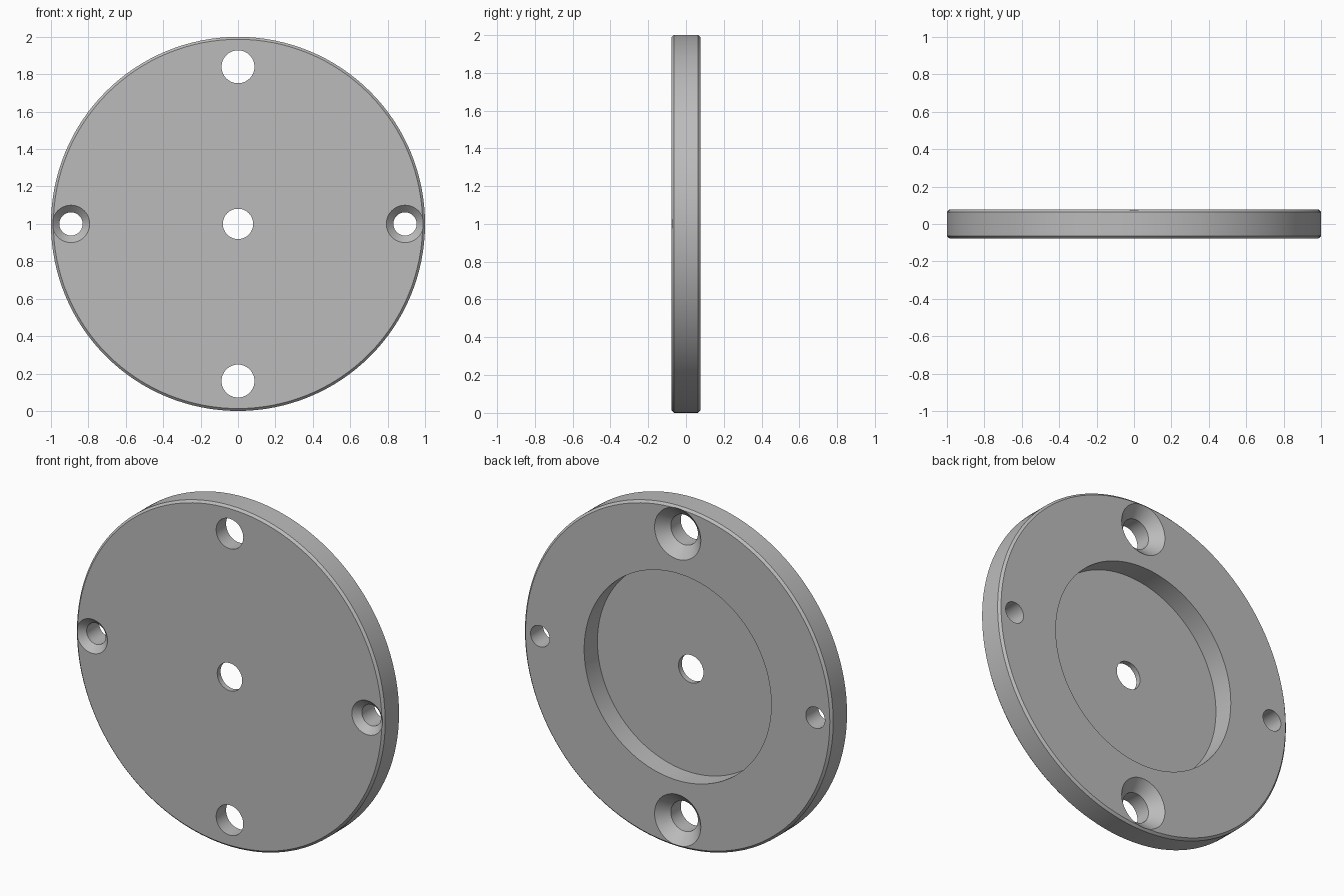
import bpy, bmesh
from math import sin, cos, tau

cube = bpy.data.objects.get("Cube")
if cube:
    bpy.data.objects.remove(cube, do_unlink=True)

HALF = 0.077      # half the plate thickness
CHAMFER = 0.013   # rim chamfer
MID = 1.0         # height of the plate centre
OVER = 0.02       # how far cutters reach past the faces

grey = bpy.data.materials.new("plain grey")
grey.use_nodes = True
colour = (0.5, 0.5, 0.5, 1)
grey.diffuse_color = colour
grey.node_tree.nodes["Principled BSDF"].inputs["Base Color"].default_value = colour


def lathe(name, profile, x=0.0, z=MID, sides=64):
    """Solid turned around the y direction from (radius, y) points, capped at both ends."""
    bm = bmesh.new()
    rings = [[bm.verts.new((x + r * cos(tau * i / sides), y, z + r * sin(tau * i / sides)))
              for i in range(sides)] for r, y in profile]
    for a, b in zip(rings, rings[1:]):
        for i in range(sides):
            j = (i + 1) % sides
            bm.faces.new((a[i], a[j], b[j], b[i]))
    bm.faces.new(rings[0])
    bm.faces.new(rings[-1])
    bmesh.ops.recalc_face_normals(bm, faces=bm.faces)
    mesh = bpy.data.meshes.new(name)
    bm.to_mesh(mesh)
    bm.free()
    mesh.materials.append(grey)
    obj = bpy.data.objects.new(name, mesh)
    bpy.context.collection.objects.link(obj)
    return obj


def countersink(name, radius, wide, side, x, z):
    """Drill cutter with a 45 degree cone opening on the given side (-1 front, 1 back)."""
    end = HALF + OVER
    neck = HALF - (wide - radius)
    return lathe(name, [(radius, -side * end), (radius, side * neck),
                        (wide + OVER, side * end)], x, z)


# Chamfered disc with a round recess in the back
disc = lathe("round_plate", [
    (0.607, -HALF + 0.031), (0.607, HALF),
    (1 - CHAMFER, HALF), (1, HALF - CHAMFER),
    (1, -HALF + CHAMFER), (1 - CHAMFER, -HALF)], sides=128)

# Centre hole, large holes countersunk at the back, small ones at the front
cutters = [lathe("centre_drill", [(0.081, -HALF - OVER), (0.081, HALF + OVER)])]
for s in (-1, 1):
    cutters.append(countersink("large_drill", 0.088, 0.15, 1, 0, MID + s * 0.84))
    cutters.append(countersink("small_drill", 0.062, 0.1, -1, s * 0.893, MID))

bpy.ops.object.select_all(action='DESELECT')
disc.select_set(True)
bpy.context.view_layer.objects.active = disc
for cutter in cutters:
    cutter.hide_render = True
    mod = disc.modifiers.new("drill", 'BOOLEAN')
    mod.operation = 'DIFFERENCE'
    mod.solver = 'EXACT'
    mod.object = cutter
    bpy.ops.object.modifier_apply(modifier=mod.name)
    bpy.data.objects.remove(cutter, do_unlink=True)

bpy.ops.object.shade_smooth_by_angle(angle=0.4)
